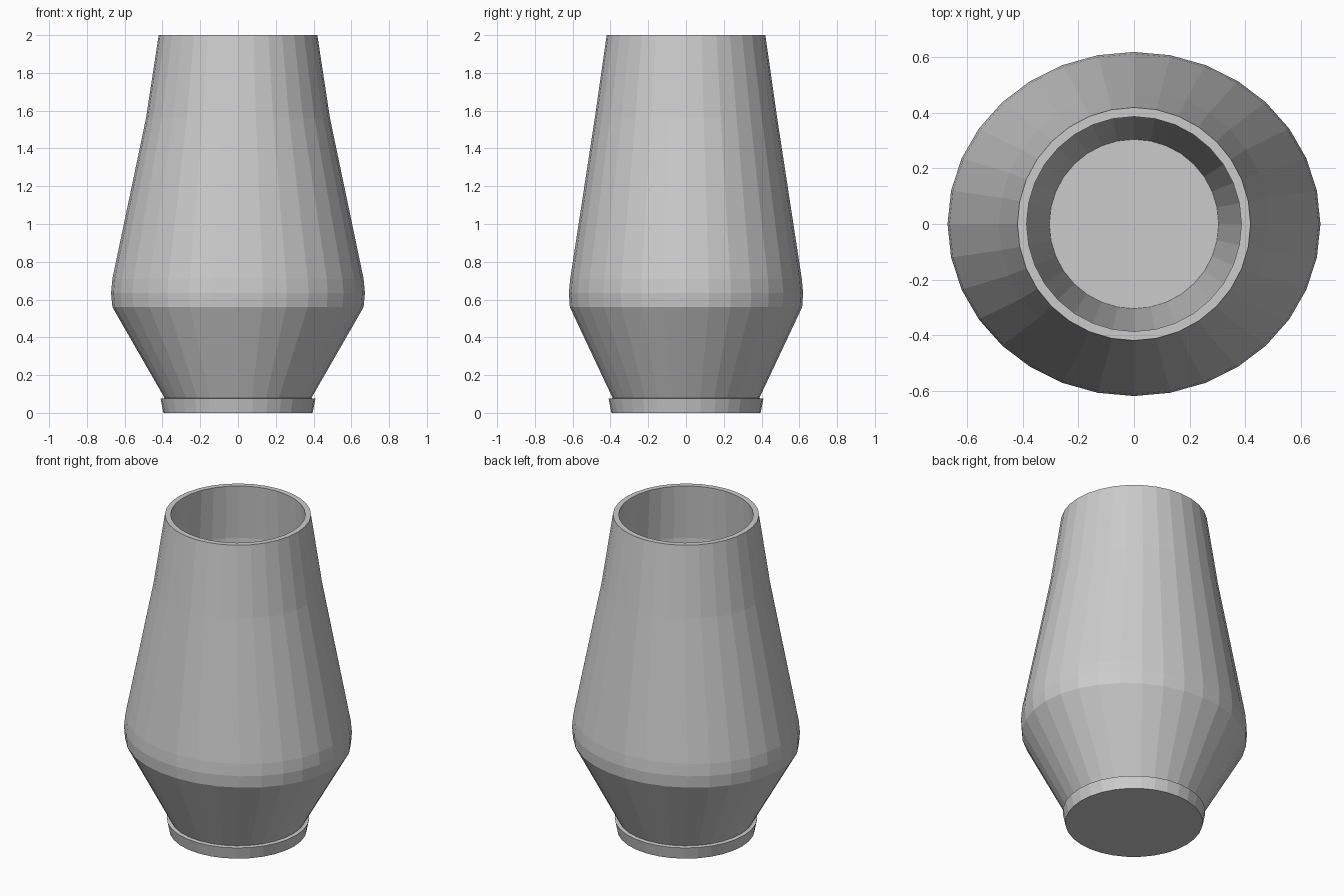
import bpy, bmesh
from math import cos, sin, pi

if "Cube" in bpy.data.objects:
    bpy.data.objects.remove(bpy.data.objects["Cube"])

SIDES = 32


def lathe(name, profile):
    """Spin a profile of (x radius, y radius, z) rings and cap both ends."""
    bm = bmesh.new()
    rings = []
    for rx, ry, z in profile:
        rings.append([bm.verts.new((rx * cos(2 * pi * i / SIDES),
                                    ry * sin(2 * pi * i / SIDES), z))
                      for i in range(SIDES)])
    for a, b in zip(rings, rings[1:]):
        for i in range(SIDES):
            j = (i + 1) % SIDES
            bm.faces.new((a[i], a[j], b[j], b[i]))
    bm.faces.new(rings[0][::-1])
    bm.faces.new(rings[-1])
    bmesh.ops.recalc_face_normals(bm, faces=bm.faces)
    mesh = bpy.data.meshes.new(name)
    bm.to_mesh(mesh)
    bm.free()
    obj = bpy.data.objects.new(name, mesh)
    bpy.context.collection.objects.link(obj)
    return obj


# One closed shell: foot, slightly oval belly, neck, rim, then the hollow inside
lathe("vase", [
    (0.395, 0.395, 0.0),
    (0.41, 0.41, 0.075),
    (0.388, 0.388, 0.078),
    (0.665, 0.615, 0.56),
    (0.672, 0.62, 0.635),
    (0.665, 0.613, 0.71),
    (0.487, 0.483, 1.56),
    (0.42, 0.42, 2.0),
    (0.387, 0.387, 2.0),
    (0.41, 0.41, 1.66),
    (0.305, 0.305, 0.09),
])
